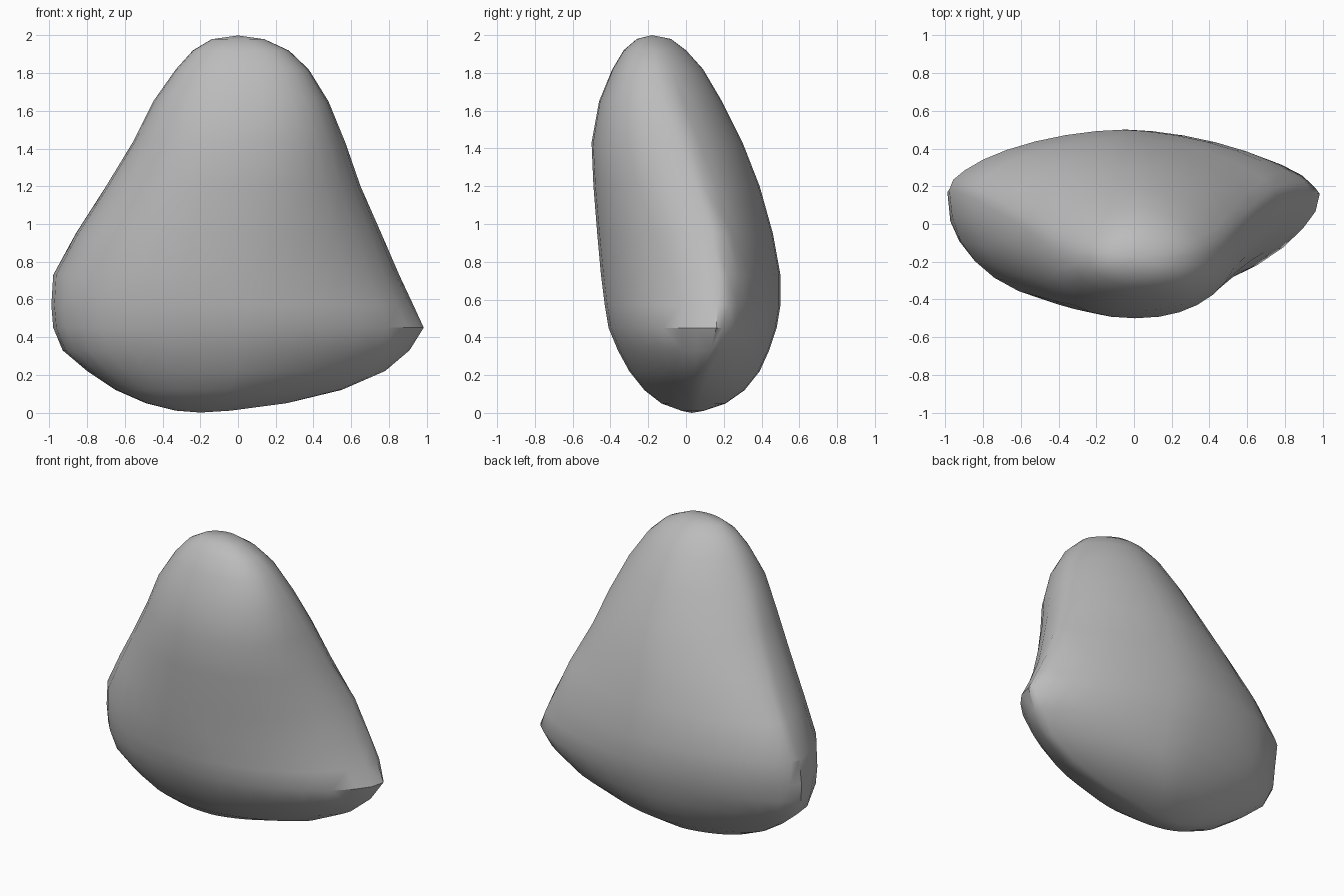
import bpy
import bmesh
import math
import random
from mathutils import Vector

random.seed(4)
cube = bpy.data.objects.get("Cube")
if cube:
    bpy.data.objects.remove(cube)

SIDES = 32

# Level sections: height, right end x, left end x, front y, back y, rim y
SECTIONS = [
    (.01, -.33, -.04, -.02, .09, .04),
    (.05, -.49, .26, -.13, .21, .05),
    (.12, -.65, .55, -.22, .31, .07),
    (.22, -.8, .78, -.3, .39, .1),
    (.33, -.93, .91, -.36, .44, .13),
    (.45, -.98, .985, -.41, .48, .16),
    (.57, -.99, .93, -.43, .5, .17),
    (.73, -.98, .855, -.45, .5, .18),
    (.95, -.86, .76, -.47, .46, .14),
    (1.2, -.7, .65, -.49, .39, .05),
    (1.43, -.56, .57, -.5, .3, -.04),
    (1.65, -.45, .48, -.46, .19, -.12),
    (1.82, -.33, .375, -.39, .09, -.16),
    (1.92, -.24, .27, -.33, 0, -.17),
    (1.98, -.14, .14, -.26, -.08, -.18),
]


def mix(a, b, t):
    return a + (b - a) * t


def fullness(c, s, height):
    """Superellipse power: lens shaped near the base, rounder near the top."""
    t = min(height / 2, 1)
    if s > 0:
        return mix(1.55, 1.8, t) if c > 0 else mix(1.6, 1.9, t)
    return mix(1.45, 2.5, t) if c > 0 else mix(2.4, 2.1, t)


def section_point(section, i):
    z, x_min, x_max, front, back, rim = section
    angle = math.tau * i / SIDES
    c, s = math.cos(angle), math.sin(angle)
    power = 2 / fullness(c, s, z)
    middle, half = (x_min + x_max) / 2, (x_max - x_min) / 2
    depth = (back if s > 0 else front) - rim
    x = middle + half * math.copysign(abs(c) ** power, c)
    y = rim + depth * abs(s) ** power
    return Vector((x, y, z))


# Stone body: stacked sections closed by a point at each end
bm = bmesh.new()
rings = [[bm.verts.new(section_point(sec, i)) for i in range(SIDES)]
         for sec in SECTIONS]
for low, high in zip(rings, rings[1:]):
    for i in range(SIDES):
        j = (i + 1) % SIDES
        bm.faces.new((low[i], low[j], high[j], high[i]))
bottom = bm.verts.new((-.2, .03, 0))
top = bm.verts.new((0, -.18, 2))
for i in range(SIDES):
    j = (i + 1) % SIDES
    bm.faces.new((bottom, rings[0][j], rings[0][i]))
    bm.faces.new((top, rings[-1][i], rings[-1][j]))

# Chipped rim: small irregular shifts along both side edges
for ring in rings[2:-2]:
    for i in (1, SIDES - 1, SIDES // 2 - 1, SIDES // 2 + 1):
        ring[i].co.y += random.uniform(-.015, .015)

# Small dent behind the blunt side corner
dent = Vector((-.93, .24, .58))
for v in bm.verts:
    reach = (v.co - dent).length
    if reach < .09:
        v.co.x += .04 * (1 - reach / .09)

bmesh.ops.triangulate(bm, faces=bm.faces[:])
bmesh.ops.recalc_face_normals(bm, faces=bm.faces[:])
mesh = bpy.data.meshes.new("stone")
bm.to_mesh(mesh)
bm.free()
stone = bpy.data.objects.new("stone", mesh)
bpy.context.collection.objects.link(stone)

# Plain grey stone colour
grey = bpy.data.materials.new("stone grey")
grey.use_nodes = True
colour = (.5, .5, .5, 1)
grey.diffuse_color = colour
grey.node_tree.nodes["Principled BSDF"].inputs["Base Color"].default_value = colour
mesh.materials.append(grey)

# Smooth broad faces, crisp chipped edges
bpy.ops.object.select_all(action='DESELECT')
stone.select_set(True)
bpy.context.view_layer.objects.active = stone
bpy.ops.object.shade_smooth_by_angle(angle=math.radians(35))
